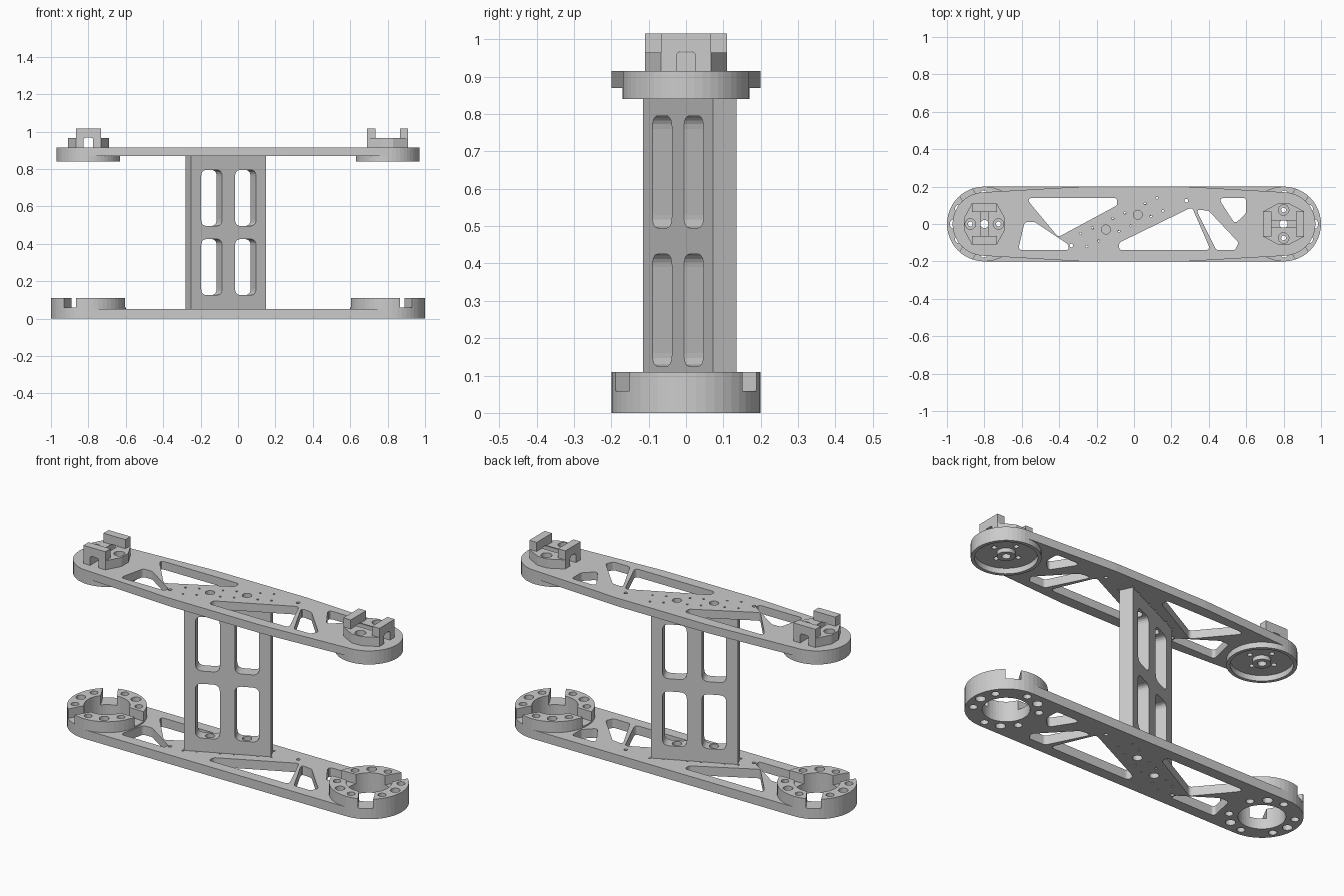
import bpy, bmesh
from math import sin, cos, pi, radians
from mathutils import Matrix, Vector

if "Cube" in bpy.data.objects:
    bpy.data.objects.remove(bpy.data.objects["Cube"])


def circle(x, y, r, n=48):
    return [(x + r * cos(2 * pi * i / n), y + r * sin(2 * pi * i / n)) for i in range(n)]


def rect(x0, y0, x1, y1):
    return [(x0, y0), (x1, y0), (x1, y1), (x0, y1)]


def rounded(pts, r, n=5):
    """Polygon with softened corners."""
    out = []
    for i, p in enumerate(pts):
        p, a, b = Vector(p), Vector(pts[i - 1]), Vector(pts[(i + 1) % len(pts)])
        da, db = a - p, b - p
        t = min(r / max(0.1, abs(sin(da.angle(db) / 2) / cos(da.angle(db) / 2))),
                0.45 * da.length, 0.45 * db.length)
        s, e = p + da.normalized() * t, p + db.normalized() * t
        for k in range(n + 1):
            u = k / n
            out.append(tuple(s * (1 - u) ** 2 + p * 2 * u * (1 - u) + e * u * u))
    return out


def solid(name, prisms, matrix=Matrix()):
    """One mesh object from (outline, bottom, top) prisms."""
    bm = bmesh.new()
    for pts, z0, z1 in prisms:
        lo = [bm.verts.new((x, y, z0)) for x, y in pts]
        hi = [bm.verts.new((x, y, z1)) for x, y in pts]
        bm.faces.new(lo[::-1])
        bm.faces.new(hi)
        for i in range(len(pts)):
            j = (i + 1) % len(pts)
            bm.faces.new((lo[i], lo[j], hi[j], hi[i]))
    bm.transform(matrix)
    bmesh.ops.recalc_face_normals(bm, faces=bm.faces)
    me = bpy.data.meshes.new(name)
    bm.to_mesh(me)
    bm.free()
    ob = bpy.data.objects.new(name, me)
    bpy.context.collection.objects.link(ob)
    return ob


def combine(ob, prisms, matrix=Matrix(), op='DIFFERENCE'):
    """Boolean the prisms into the object and drop the helper."""
    tool = solid("cutter", prisms, matrix)
    tool.hide_render = True
    mod = ob.modifiers.new("bool", 'BOOLEAN')
    mod.operation, mod.solver, mod.object, mod.use_self = op, 'EXACT', tool, True
    bpy.context.view_layer.objects.active = ob
    bpy.ops.object.modifier_apply(modifier=mod.name)
    bpy.data.objects.remove(tool, do_unlink=True)


def arm_outline(r, shoulder, n=24):
    """Long plate outline: round ends, widened to 0.2 in the middle."""
    out = []
    for s in (1, -1):
        out += [(s * (0.8 + r * cos(a)), s * r * sin(a))
                for a in (-pi / 2 + pi * i / n for i in range(n + 1))]
        if shoulder:
            out += [(s * shoulder, s * 0.2), (-s * shoulder, s * 0.2)]
    return out


# Column frame: leaning 25 degrees in plan
COL = Matrix.Translation((-0.065, 0.01, 0)) @ Matrix.Rotation(radians(25), 4, 'Z')


def on_col(u, v):
    p = COL @ Vector((u, v, 0))
    return p.x, p.y


# Lightening windows and small holes shared by both plates
windows = [
    rounded([(-0.58, 0.14), (-0.09, 0.14), (-0.09, 0.10), (-0.405, -0.07)], 0.02),
    rounded([(-0.08, -0.14), (0.41, -0.14), (0.31, 0.09), (-0.08, -0.10)], 0.02),
    rounded([(0.45, 0.14), (0.60, 0.14), (0.60, 0.06), (0.54, 0.0)], 0.02),
    rounded([(0.33, 0.08), (0.40, 0.07), (0.56, -0.10), (0.54, -0.14), (0.44, -0.14)], 0.02),
    rounded([(-0.585, 0.01), (-0.53, 0.01), (-0.35, -0.11), (-0.35, -0.14), (-0.62, -0.14)], 0.02),
]
bolts = [circle(*on_col(u, 0), 0.024, 24) for u in (-0.094, 0.094)]
pins = [circle(-0.335, -0.115, 0.01, 12), circle(0.28, 0.125, 0.01, 12)]
pins += [circle(*on_col(u + du, dv), 0.006, 8)
         for u in (-0.19, 0, 0.19) for du in (-0.035, 0.035) for dv in (-0.038, 0.038)]
shared = windows + bolts + pins

# Plates
lower = solid("lower_plate", [(arm_outline(0.2, 0), 0, 0.05)])
upper = solid("upper_plate", [(arm_outline(0.17, 0.28), 0.87, 0.915)])
combine(lower, [(p, -0.1, 0.2) for p in shared])
combine(upper, [(p, 0.8, 1.0) for p in shared])

# Column panel with four windows and bolt holes
panel = COL @ Matrix.Rotation(pi / 2, 4, 'X')
column = solid("column", [(rect(-0.221, 0.05, 0.221, 0.87), -0.035, 0.035)], panel)
combine(column, [(rounded(rect(u - 0.062, z, u + 0.062, z + 0.3), 0.035), -0.1, 0.1)
                 for u in (-0.1, 0.1) for z in (0.125, 0.495)], panel)
combine(column, [(b, z0, z1) for b in bolts for z0, z1 in ((0, 0.2), (0.7, 0.95))])

for side, s in (("left", -1), ("right", 1)):
    cx = 0.8 * s
    # Lower socket ring: three segments with three bolt holes each
    gaps = [radians(a) + (pi if s < 0 else 0) for a in (60, 180, 300)]
    bore = circle(cx, 0, 0.115)
    holes = [circle(cx + 0.16 * cos(g + radians(d)), 0.16 * sin(g + radians(d)),
                    0.025 if d == 60 else 0.02, 20) for g in gaps for d in (29, 60, 91)]
    ring = solid(side + "_socket_ring", [(circle(cx, 0, 0.2), 0.05, 0.11)])
    combine(ring, [(p, 0, 0.2) for p in [bore] + holes])
    for g in gaps:
        m = Matrix.Translation((cx, 0, 0)) @ Matrix.Rotation(g, 4, 'Z')
        combine(ring, [([(0.08, -0.042), (0.25, -0.036), (0.25, 0.036), (0.08, 0.042)],
                        0.058, 0.2)], m)
    combine(lower, [(p, -0.1, 0.2) for p in [bore] + holes])

    # Rim and hub under the upper plate
    rim = solid(side + "_rim", [(circle(cx, 0, 0.17), 0.84, 0.87)])
    combine(rim, [(circle(cx, 0, 0.152), 0.8, 0.9)])
    hub = solid(side + "_hub", [(circle(cx, 0, 0.045, 32), 0.848, 0.87)])

    # Coupling: clipped hexagon base, two posts, slot through the middle
    m = Matrix.Translation((cx, 0, 0)) @ Matrix.Rotation(pi / 2 if s > 0 else 0, 4, 'Z')
    base = [(0.067, -0.11), (0.11, -0.03), (0.11, 0.03), (0.067, 0.11),
            (-0.067, 0.11), (-0.11, 0.03), (-0.11, -0.03), (-0.067, -0.11)]
    coupling = solid(side + "_coupling", [(base, 0.915, 0.965)], m)
    combine(coupling, [(rect(-0.067, y, 0.067, y + 0.045), 0.915, 1.015)
                       for y in (-0.11, 0.065)], m, 'UNION')
    slot = m @ Matrix.Rotation(pi / 2, 4, 'X')
    combine(coupling, [(rounded(rect(-0.026, 0.85, 0.026, 0.967), 0.015), -0.2, 0.2)], slot)
    combine(coupling, [(circle(x, 0, 0.028, 24), 0.94, 1.1) for x in (-0.075, 0.075)], m)
    screws = [(circle(x, 0, 0.013, 16), 0.8, 1.1) for x in (-0.075, 0.075)]
    combine(coupling, screws, m)

    # Screw holes and centre bore through the upper plate
    centre = [(circle(cx, 0, 0.022, 24), 0.8, 1.1)]
    combine(hub, centre)
    combine(upper, centre)
    combine(upper, screws + [(circle(0, y, 0.013, 16), 0.8, 0.9) for y in (-0.075, 0.075)], m)
